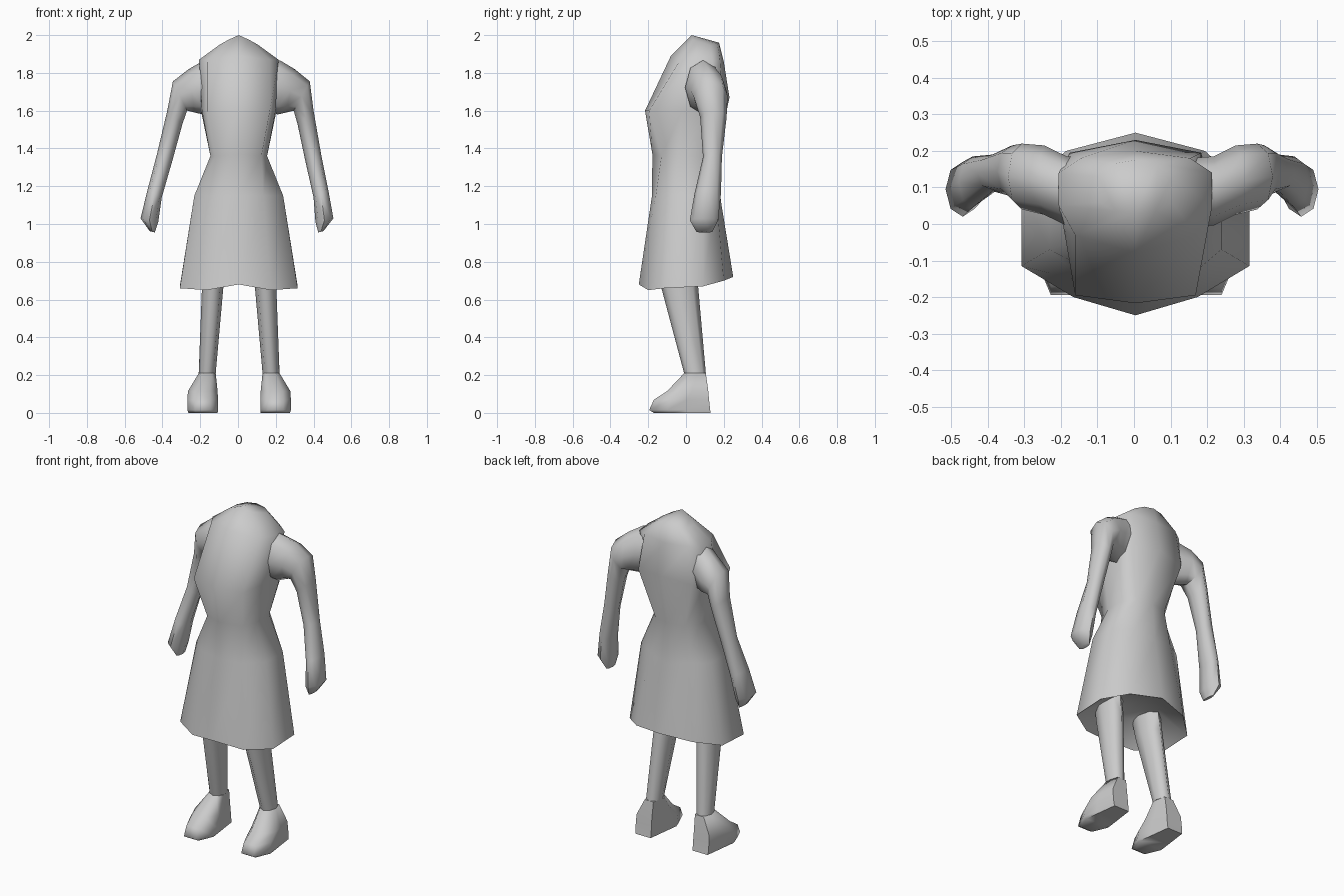
import bpy, bmesh, math
from mathutils import Vector

if "Cube" in bpy.data.objects:
    bpy.data.objects.remove(bpy.data.objects["Cube"])


def loft(name, rings, angle=65):
    """Skin equal-length closed rings and cap both ends."""
    bm = bmesh.new()
    loops = [[bm.verts.new(p) for p in r] for r in rings]
    n = len(loops[0])
    for a, b in zip(loops, loops[1:]):
        for i in range(n):
            j = (i + 1) % n
            bm.faces.new((a[i], a[j], b[j], b[i]))
    bm.faces.new(loops[0])
    bm.faces.new(loops[-1])
    bmesh.ops.triangulate(bm, faces=[f for f in bm.faces if len(f.verts) > 4])
    bmesh.ops.recalc_face_normals(bm, faces=bm.faces)
    me = bpy.data.meshes.new(name)
    bm.to_mesh(me)
    bm.free()
    ob = bpy.data.objects.new(name, me)
    bpy.context.collection.objects.link(ob)
    bpy.ops.object.select_all(action='DESELECT')
    ob.select_set(True)
    bpy.context.view_layer.objects.active = ob
    bpy.ops.object.shade_smooth_by_angle(angle=math.radians(angle))
    return ob


def body_ring(pts):
    """Mirror a half outline, front centre to back centre, into a closed ring."""
    left = [(-x, y, z) for x, y, z in pts[-2:0:-1]]
    return [(x + 0.004, y, z) for x, y, z in pts + left]


def oval(outer, inner, y0, y1, n=8):
    """Oval ring spanning two (x, z) points and a y range."""
    o, i = Vector((outer[0], 0, outer[1])), Vector((inner[0], 0, inner[1]))
    c, u = (o + i) / 2, (o - i) / 2
    ring = []
    for k in range(n):
        t = 2 * math.pi * k / n
        p = c + u * math.cos(t)
        ring.append((p.x, (y0 + y1) / 2 + (y1 - y0) / 2 * math.sin(t), p.z))
    return ring


# dress and torso, with a recessed underside
hem = [(0, -.25, .68), (.17, -.2, .65), (.312, -.115, .66),
       (.312, .09, .67), (.19, .2, .70), (0, .25, .72)]
under = [(x * .5, y * .5, .77) for x, y, z in hem]
hips = [(0, -.18, 1.15), (.13, -.16, 1.15), (.235, -.07, 1.15),
        (.235, .09, 1.15), (.13, .16, 1.15), (0, .185, 1.12)]
waist = [(0, -.178, 1.37), (.12, -.13, 1.36), (.15, -.04, 1.36),
         (.15, .08, 1.36), (.1, .145, 1.36), (0, .165, 1.36)]
chest = [(0, -.217, 1.6), (.165, -.195, 1.6), (.195, -.02, 1.6),
         (.2, .12, 1.6), (.18, .195, 1.65), (0, .23, 1.67)]
shoulders = [(0, -.08, 1.89), (.165, -.03, 1.87), (.21, .05, 1.87),
             (.21, .14, 1.86), (.15, .18, 1.87), (0, .2, 1.86)]
neck = [(0, .03, 2.0), (.055, .035, 1.975), (.1, .06, 1.95),
        (.1, .13, 1.945), (.06, .165, 1.955), (0, .175, 1.96)]
loft("dress_torso", [body_ring(r) for r in
                     (under, hem, hips, waist, chest, shoulders, neck)])

# arms: outer point, inner point, y range
arm = [((.15, 1.88), (.15, 1.6), .0, .18),
       ((.225, 1.865), (.21, 1.58), -.005, .185),
       ((.30, 1.82), (.255, 1.59), .025, .215),
       ((.38, 1.755), (.295, 1.60), .04, .22),
       ((.40, 1.6), (.315, 1.53), .075, .215),
       ((.44, 1.37), (.355, 1.34), .09, .19),
       ((.478, 1.18), (.40, 1.14), .045, .185),
       ((.505, 1.03), (.41, 1.01), .02, .17),
       ((.452, .962), (.425, .955), .055, .14)]
arm_rings = [oval(*a) for a in arm]
loft("right_arm", arm_rings)
loft("left_arm", [[(-x + .035 * (z - 1.2) / .55, y, z) for x, y, z in r]
                  for r in arm_rings])

# legs and shoes: height, x range, y range
leg = [(.80, .08, .20, -.155, .05), (.66, .09, .203, -.13, .065),
       (.21, .13, .22, -.01, .105)]
shoe = [(.21, .13, .22, -.01, .105), (.115, .12, .277, -.10, .118),
        (.07, .118, .28, -.17, .122), (.015, .118, .28, -.195, .128),
        (0, .12, .275, -.17, .13)]


def foot_ring(z, x0, x1, y0, y1):
    """Shoe outline: narrow heel, wide ball, tapered toe."""
    c, w, d = (x0 + x1) / 2, (x1 - x0) / 2, y1 - y0
    plan = [(.65, 1), (.85, .6), (1, .3), (.5, 0),
            (-.5, 0), (-1, .3), (-.85, .6), (-.65, 1)]
    return [(c + a * w, y0 + b * d, z) for a, b in plan]


for name, sx, dx in (("right", 1, 0), ("left", -1, .012)):
    place = lambda r: [(sx * x + dx, y, z) for x, y, z in r]
    loft(name + "_leg", [place(oval((x1, z), (x0, z), y0, y1))
                         for z, x0, x1, y0, y1 in leg])
    loft(name + "_shoe", [place(foot_ring(*s)) for s in shoe])
